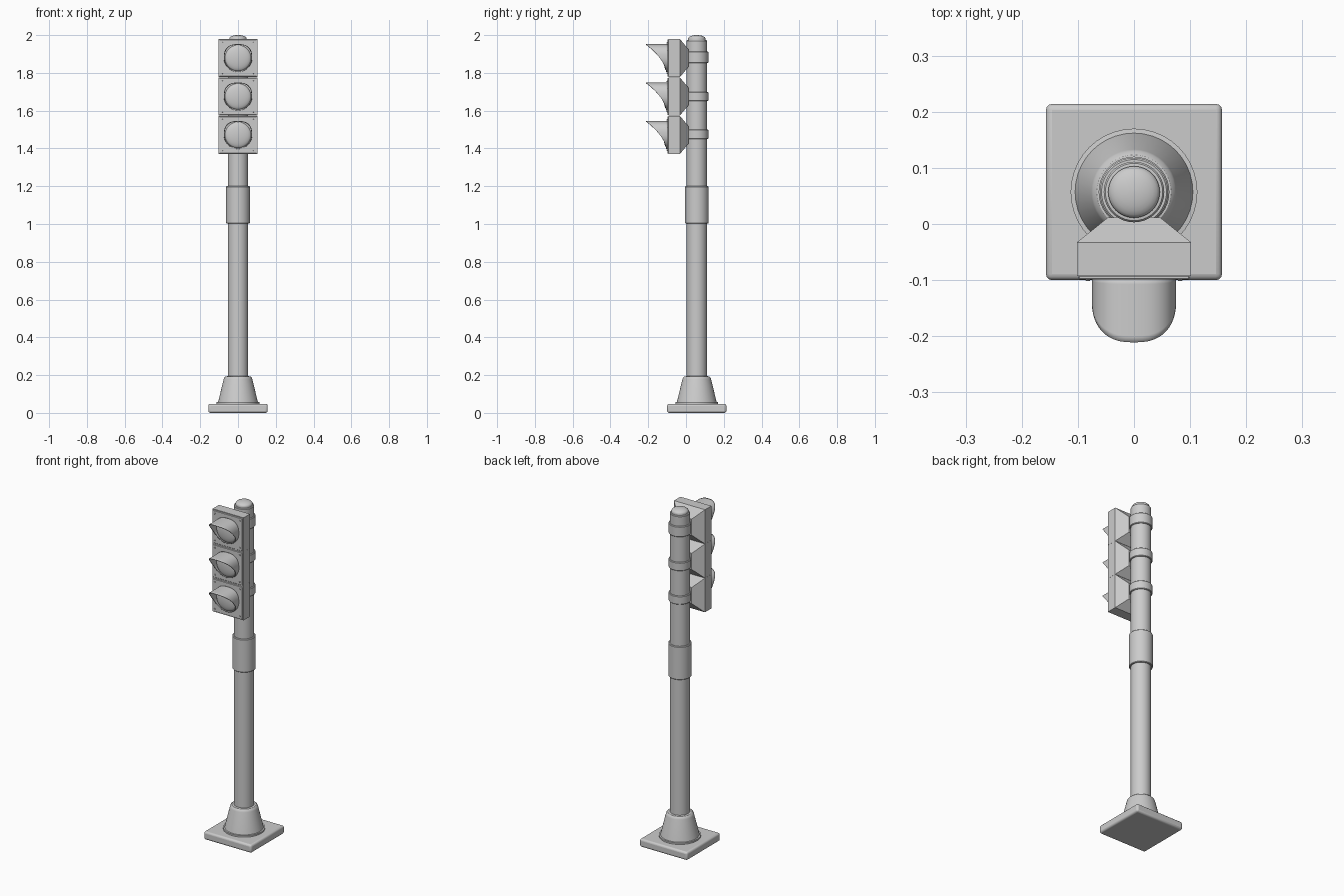
import bpy, bmesh, math

if "Cube" in bpy.data.objects:
    bpy.data.objects.remove(bpy.data.objects["Cube"])

POLE_Y = 0.057
SEG = 40


def make(name, verts, faces, smooth=True):
    me = bpy.data.meshes.new(name)
    me.from_pydata(verts, [], faces)
    bm = bmesh.new()
    bm.from_mesh(me)
    bmesh.ops.recalc_face_normals(bm, faces=bm.faces)
    bm.to_mesh(me)
    bm.free()
    ob = bpy.data.objects.new(name, me)
    bpy.context.collection.objects.link(ob)
    if smooth:
        bpy.ops.object.select_all(action='DESELECT')
        ob.select_set(True)
        bpy.context.view_layer.objects.active = ob
        bpy.ops.object.shade_smooth_by_angle(angle=math.radians(32))
    return ob


def loft(name, rings, smooth=True, caps=True):
    """Skin a list of equal-length closed rings."""
    n = len(rings[0])
    verts = [v for r in rings for v in r]
    faces = [(k * n + i, k * n + (i + 1) % n, (k + 1) * n + (i + 1) % n, (k + 1) * n + i)
             for k in range(len(rings) - 1) for i in range(n)]
    if caps:
        faces += [tuple(range(n)), tuple(range((len(rings) - 1) * n, len(rings) * n))]
    return make(name, verts, faces, smooth)


def circle(n=SEG):
    return [(math.cos(2 * math.pi * i / n), math.sin(2 * math.pi * i / n)) for i in range(n)]


def lathe(name, profile):
    """Turn (radius, z) points around the pole axis."""
    return loft(name, [[(r * c, POLE_Y + r * s, z) for c, s in circle()] for r, z in profile])


def disc_stack(name, profile, x, z, n=SEG):
    """Turn (radius, y) points around a front-facing axis."""
    return loft(name, [[(x + r * c, y, z + r * s) for c, s in circle(n)] for r, y in profile])


def box_stack(name, rings, zc):
    """Rectangular sections given as (y, half width, half height)."""
    return loft(name, [[(-w, y, zc - h), (w, y, zc - h), (w, y, zc + h), (-w, y, zc + h)]
                       for y, w, h in rings], smooth=False)


def bevel(ob, width, segments=2):
    m = ob.modifiers.new("bevel", 'BEVEL')
    m.width, m.segments = width, segments


# Square base plate
plate = loft("base_plate", [[(x * 0.157, POLE_Y + y * 0.157, z)
             for x, y in ((-1, -1), (1, -1), (1, 1), (-1, 1))] for z in (0, 0.048)])
bevel(plate, 0.011, 3)

# Conical foot with flange
lathe("base_cone", [(0.113, 0.046), (0.113, 0.057), (0.105, 0.058), (0.076, 0.178),
                    (0.073, 0.187), (0.066, 0.193), (0.05, 0.195)])

# Pole and domed cap
lathe("pole", [(0.054, 0.18), (0.054, 1.970), (0.051, 1.974), (0.045, 1.975)])
lathe("pole_cap", [(0.046, 1.965), (0.046, 1.982)] +
      [(0.046 * math.cos(a), 1.982 + 0.018 * math.sin(a))
       for a in (0.25, 0.5, 0.75, 1.0, 1.25, 1.5)])


# Sleeve and clamp bands
def band(name, r, z0, z1):
    e = 0.003
    lathe(name, [(0.05, z0), (r - e, z0), (r, z0 + e), (r, z1 - e), (r - e, z1), (0.05, z1)])


band("pole_sleeve", 0.063, 1.003, 1.2)
for i, (z0, z1) in enumerate(((1.45, 1.5), (1.65, 1.7), (1.852, 1.914))):
    band(f"clamp_band_{i}", 0.061, z0, z1)


# Visor: rounded tube whose length shrinks toward the bottom
def visor(name, zc):
    rings = []
    steps = 10
    for k in range(steps + 1):
        ring = []
        for c, s in circle(48):
            p = 2 / 2.6 if s > 0 else 1.0
            x = 0.075 * math.copysign(abs(c) ** p, c)
            z = 0.074 * math.copysign(abs(s) ** p, s)
            t = (z + 0.074) / 0.148
            length = 0.010 + 0.105 * t ** 1.7
            ring.append((x, -0.096 - length * k / steps, zc + z))
        rings.append(ring)
    ob = loft(name, rings, caps=False)
    m = ob.modifiers.new("thickness", 'SOLIDIFY')
    m.thickness, m.offset = 0.004, -1


# Three lamp sections
for i, zc in enumerate((1.4715, 1.675, 1.8785)):
    body = box_stack(f"lamp_housing_{i}", [(-0.093, 0.102, 0.1015), (-0.033, 0.102, 0.1015),
                                           (0.012, 0.046, 0.048)], zc)
    door = box_stack(f"lamp_door_{i}", [(-0.092, 0.099, 0.097), (-0.099, 0.099, 0.097)], zc)
    bevel(door, 0.002, 1)
    visor(f"visor_{i}", zc)
    disc_stack(f"lens_{i}", [(0.069, -0.095), (0.069, -0.101)] +
               [(0.069 * math.cos(a), -0.101 - 0.018 * math.sin(a))
                for a in (0.2, 0.45, 0.7, 0.95, 1.2, 1.4, 1.54)], 0, zc)
    for sx in (-1, 1):
        for sz in (-1, 1):
            disc_stack(f"door_screw_{i}", [(0.004, -0.097), (0.004, -0.101), (0.003, -0.102)],
                       sx * 0.082, zc + sz * 0.08, 10)
